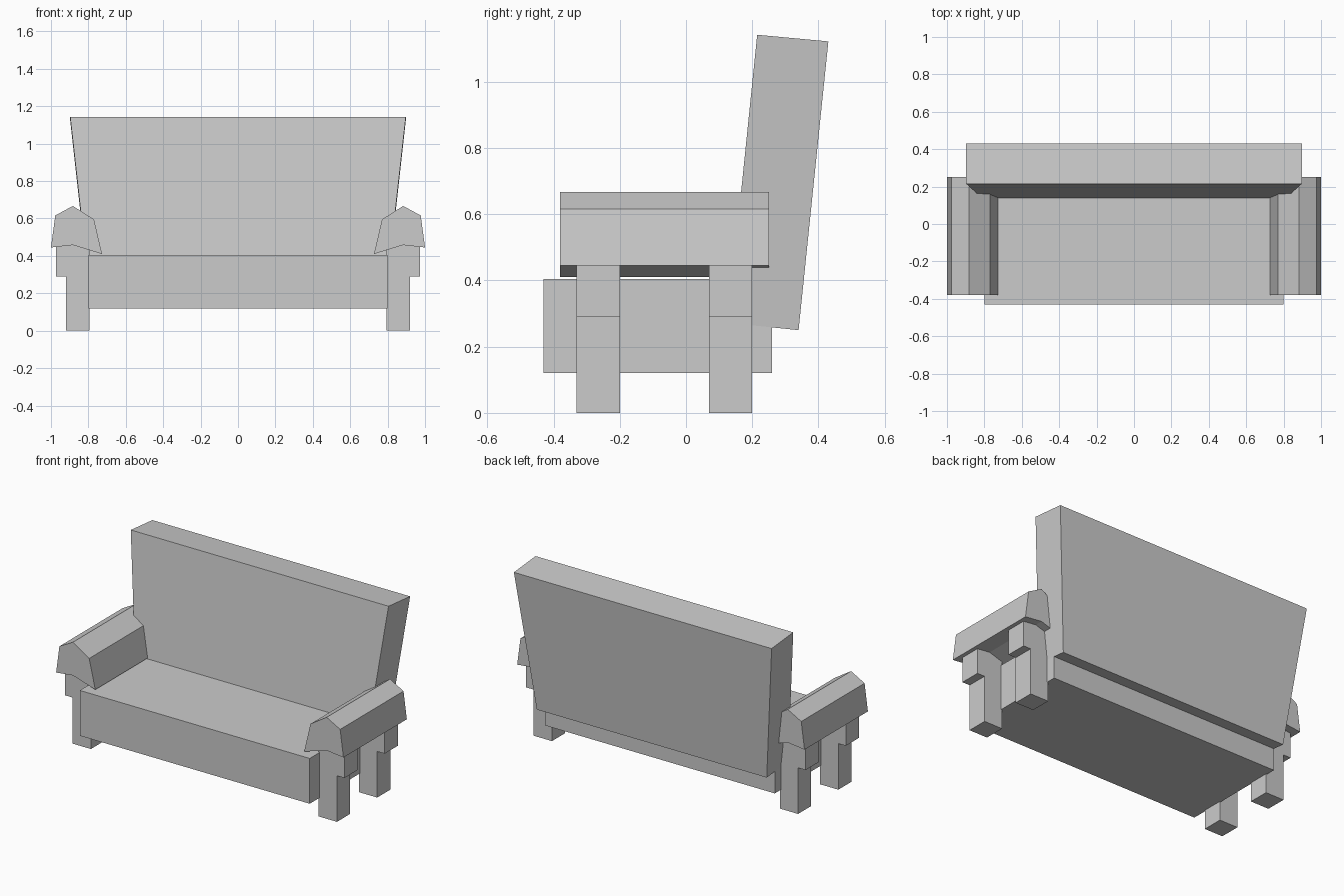
import bpy
import bmesh

cube = bpy.data.objects.get("Cube")
if cube:
    bpy.data.objects.remove(cube, do_unlink=True)

# One plain grey for the whole sofa
grey = bpy.data.materials.new("light_grey")
grey.use_nodes = True
colour = (0.6, 0.6, 0.6, 1)
grey.diffuse_color = colour
grey.node_tree.nodes["Principled BSDF"].inputs["Base Color"].default_value = colour


def loft(name, start, end):
    """Join two matching outlines into a closed solid."""
    bm = bmesh.new()
    a = [bm.verts.new(p) for p in start]
    b = [bm.verts.new(p) for p in end]
    bm.faces.new(a)
    bm.faces.new(b[::-1])
    n = len(a)
    for i in range(n):
        j = (i + 1) % n
        bm.faces.new((a[i], b[i], b[j], a[j]))
    bmesh.ops.recalc_face_normals(bm, faces=bm.faces)
    mesh = bpy.data.meshes.new(name)
    bm.to_mesh(mesh)
    bm.free()
    mesh.materials.append(grey)
    obj = bpy.data.objects.new(name, mesh)
    bpy.context.collection.objects.link(obj)
    return obj


def extrude_y(name, profile, y0, y1, side=1):
    """Extrude an x-z profile from front to back; side mirrors it."""
    return loft(name, [(side * x, y0, z) for x, z in profile],
                [(side * x, y1, z) for x, z in profile])


# Seat block
seat = [(-0.8, 0.12), (0.8, 0.12), (0.8, 0.405), (-0.8, 0.405)]
extrude_y("seat", seat, -0.43, 0.26)

# Leaning backrest, wider at the top; points are half width, y, z
back = [(0.8, 0.126, 0.272), (0.8, 0.34, 0.25),
        (0.897, 0.43, 1.122), (0.897, 0.215, 1.142)]
loft("backrest", [(-w, y, z) for w, y, z in back], back)

# Faceted armrests and stepped legs on both sides
arm = [(0.727, 0.41), (0.77, 0.595), (0.883, 0.667),
       (0.977, 0.616), (1.0, 0.445), (0.883, 0.458)]
leg = [(0.793, 0), (0.92, 0), (0.92, 0.29), (0.972, 0.29),
       (0.972, 0.45), (0.883, 0.46), (0.793, 0.435)]
for label, side in (("left", 1), ("right", -1)):
    extrude_y(label + "_armrest", arm, -0.38, 0.25, side)
    for end, y in (("front", -0.33), ("back", 0.07)):
        extrude_y(f"{label}_{end}_leg", leg, y, y + 0.13, side)
